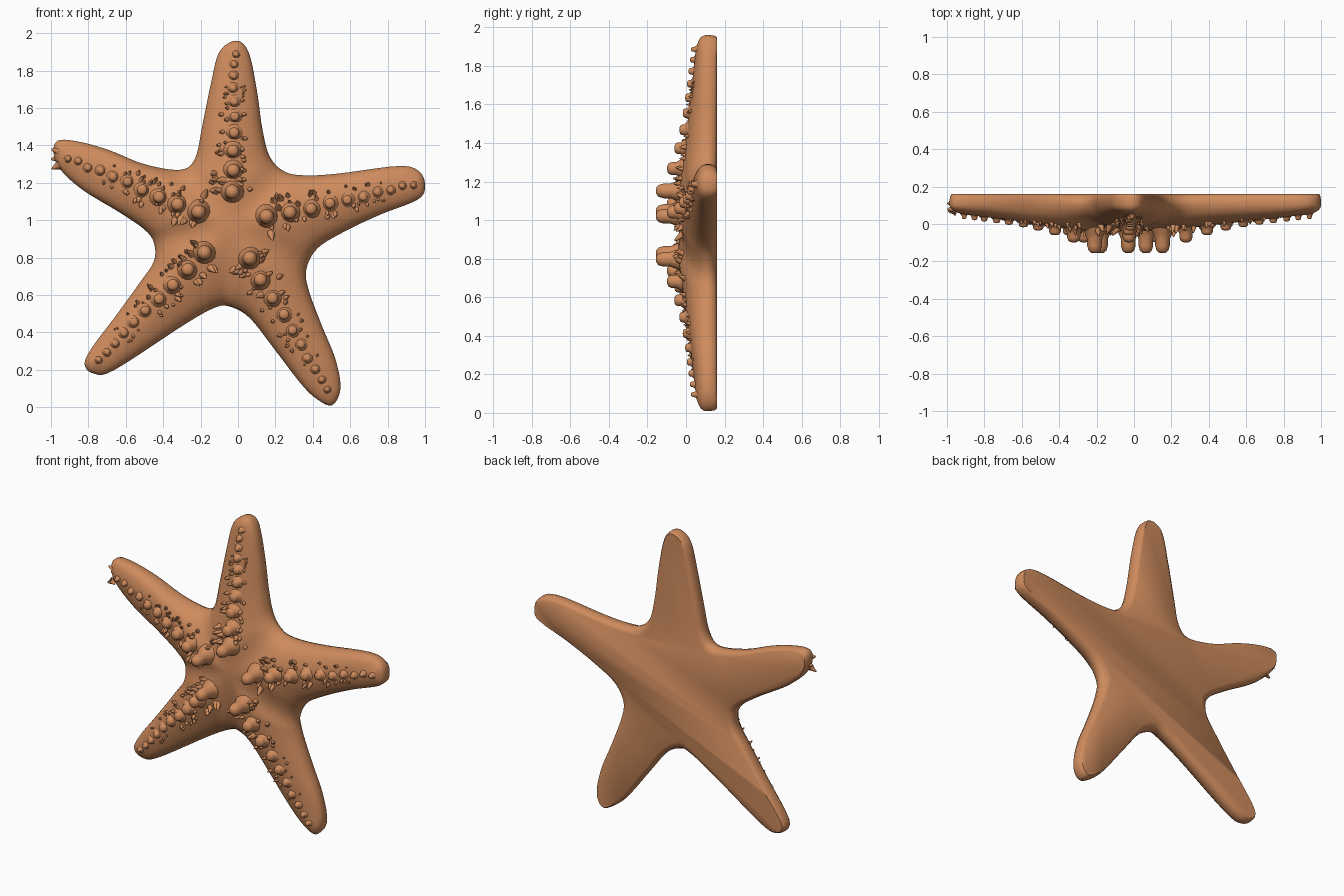
import bpy, bmesh, math, random
from mathutils import Vector, Matrix
from mathutils.bvhtree import BVHTree

if "Cube" in bpy.data.objects:
    bpy.data.objects.remove(bpy.data.objects["Cube"], do_unlink=True)
random.seed(4)

skin = bpy.data.materials.new("orange_brown_skin")
skin.use_nodes = True
skin.diffuse_color = (0.62, 0.26, 0.11, 1)
skin.node_tree.nodes["Principled BSDF"].inputs["Base Color"].default_value = skin.diffuse_color

BACK, RIM = 0.16, 0.1
STEPS = 5
CENTRE = Vector((-0.04, 0.97))

# Arms clockwise: outline (valley, side, tip, side) and the end of the ridge, in x and z
ARMS = {
    "top": ([(-.31, 1.27), (-.23, 1.33), (-.19, 1.51), (-.145, 1.73), (-.1, 1.9), (-.01, 1.96),
             (.056, 1.9), (.1, 1.7), (.13, 1.49), (.17, 1.34)], (-.015, 1.88)),
    "left": ([(.25, 1.26), (.36, 1.24), (.54, 1.25), (.86, 1.29), (.97, 1.26), (1, 1.18),
              (.96, 1.11), (.76, 1.03), (.57, .94), (.425, .85)], (.93, 1.19)),
    "lower_left": ([(.366, .74), (.377, .63), (.447, .44), (.52, .26), (.548, .1), (.5, .01),
                    (.41, .053), (.33, .134), (.195, .31), (.06, .48)], (.47, .1)),
    "lower_right": ([(-.05, .54), (-.13, .53), (-.29, .44), (-.66, .2), (-.77, .18), (-.82, .23),
                     (-.78, .32), (-.66, .48), (-.53, .66), (-.45, .78)], (-.74, .26)),
    "right": ([(-.45, .88), (-.5, .95), (-.63, 1.04), (-.82, 1.155), (-.94, 1.26), (-.985, 1.35),
               (-.965, 1.425), (-.85, 1.42), (-.69, 1.375), (-.5, 1.3)], (-.9, 1.33)),
}


def finish(name, bm):
    bmesh.ops.recalc_face_normals(bm, faces=bm.faces)
    mesh = bpy.data.meshes.new(name)
    bm.to_mesh(mesh)
    bm.free()
    mesh.materials.append(skin)
    obj = bpy.data.objects.new(name, mesh)
    bpy.context.collection.objects.link(obj)
    for poly in mesh.polygons:
        poly.use_smooth = True
    return obj


def spline(a, b, c, d, t):
    return b + (c - a) * (t / 2) + (a * 2 - b * 5 + c * 4 - d) * (t * t / 2) \
        + (b * 3 - a - c * 3 + d) * (t ** 3 / 2)


def ridge_y(u):
    return -0.08 + 0.13 * u ** 0.75 + 0.2 * max(0, 0.2 - u)


# Smooth outline samples, each paired with a point on its arm's ridge
outline = [Vector(p) for pts, end in ARMS.values() for p in pts]
samples = []
for a, (pts, end) in enumerate(ARMS.values()):
    for i in range(10 * STEPS):
        k, t = a * 10 + i // STEPS, (i % STEPS) / STEPS
        near = [outline[(k + j) % len(outline)] for j in (-1, 0, 1, 2)]
        along = min(i, 10 * STEPS - i) / (5 * STEPS)
        u = min(1, along * 1.2)
        samples.append((spline(*near, t), CENTRE.lerp(Vector(end), u), u))

# Body: rings from the flat back, round the rim and up to the ridges
bm = bmesh.new()
rings = []
SECTION = [(.14, -1), (.04, -.8), (0, -.4), (0, 0), (.05, .25), (.16, .48),
           (.33, .66), (.55, .82), (.8, .95), (1, 1)]
for inset, rise in SECTION:
    ring = []
    for edge, core, u in samples:
        p = edge.lerp(core, inset)
        y = RIM - rise * ((RIM - ridge_y(u)) if rise > 0 else BACK - RIM)
        ring.append(bm.verts.new((p.x, y, p.y)))
    rings.append(ring)
n = len(samples)
for low, high in zip(rings, rings[1:]):
    for i in range(n):
        j = (i + 1) % n
        bm.faces.new((low[i], low[j], high[j], high[i]))
bm.faces.new(rings[0])
bmesh.ops.remove_doubles(bm, verts=bm.verts, dist=0.0002)
surface = BVHTree.FromBMesh(bm)
body = finish("body", bm)
bpy.context.view_layer.objects.active = body
body.select_set(True)
bpy.ops.object.shade_smooth_by_angle(angle=math.radians(50))

# Profiles of a rounded knob and of a pointed thorn: radius and height
KNOB = [(1.7, -.2), (1.3, .1), (1, .35), (1, .65), (.8, .88), (.45, .98)]
THORN = [(1.5, -.3), (.9, .2), (.6, .6), (.3, .9)]


def lathe(bm, profile, base, axis, radius, height, sides):
    turn = Vector((0, 0, 1)).rotation_difference(axis).to_matrix()
    last = None
    for r, h in profile:
        ring = []
        for i in range(sides):
            a = math.tau * i / sides
            p = Vector((r * radius * math.cos(a), r * radius * math.sin(a), h * height))
            ring.append(bm.verts.new(base + turn @ p))
        if last:
            for i in range(sides):
                j = (i + 1) % sides
                bm.faces.new((last[i], last[j], ring[j], ring[i]))
        last = ring
    tip = bm.verts.new(base + turn @ Vector((0, 0, height)))
    for i in range(sides):
        bm.faces.new((last[i], last[(i + 1) % sides], tip))


def on_surface(p):
    hit = surface.ray_cast(Vector((p.x, -1, p.y)), Vector((0, 1, 0)))[0]
    return hit if hit else None


FRONT = Vector((0, -1, 0))
for name, (pts, end) in ARMS.items():
    arm = Vector(end) - CENTRE
    side = Vector((-arm.y, arm.x)).normalized()

    # Row of knobs shrinking toward the tip
    bm = bmesh.new()
    u = 0.2
    while u < 1.03:
        base = on_surface(CENTRE + arm * u + side * random.uniform(-.008, .008))
        if base:
            height = 0.025 + 0.2 * max(0, 1 - u) ** 3.5
            lathe(bm, KNOB, base, FRONT, 0.013 + 0.033 * max(0, 1 - u), height, 14)
        u += 0.055 + 0.09 * max(0, 1 - u)
    finish(name + "_arm_knobs", bm)

    # Small thorns scattered on both flanks of the row
    bm = bmesh.new()
    for i in range(44):
        u = 0.2 + 0.65 * random.random() ** 1.4
        reach = random.choice((-1, 1)) * random.uniform(.035, .04 + .085 * (1 - u))
        base = on_surface(CENTRE + arm * u + side * reach)
        if base:
            out = side * math.copysign(random.uniform(.3, .9), reach)
            axis = (FRONT + Vector((out.x, 0, out.y))).normalized()
            size = random.uniform(.6, 1.1) * (1.25 - u)
            lathe(bm, THORN, base, axis, 0.016 * size, 0.045 * size, 7)
    finish(name + "_arm_thorns", bm)

# Jagged splinters on the chipped arm tip
bm = bmesh.new()
for z, y, lean in ((1.37, .08, .3), (1.33, .11, -.1), (1.29, .07, -.5)):
    lathe(bm, THORN, Vector((-.965, y, z)), Vector((-1, 0, lean)).normalized(), .018, .035, 4)
finish("chipped_tip_splinters", bm)
